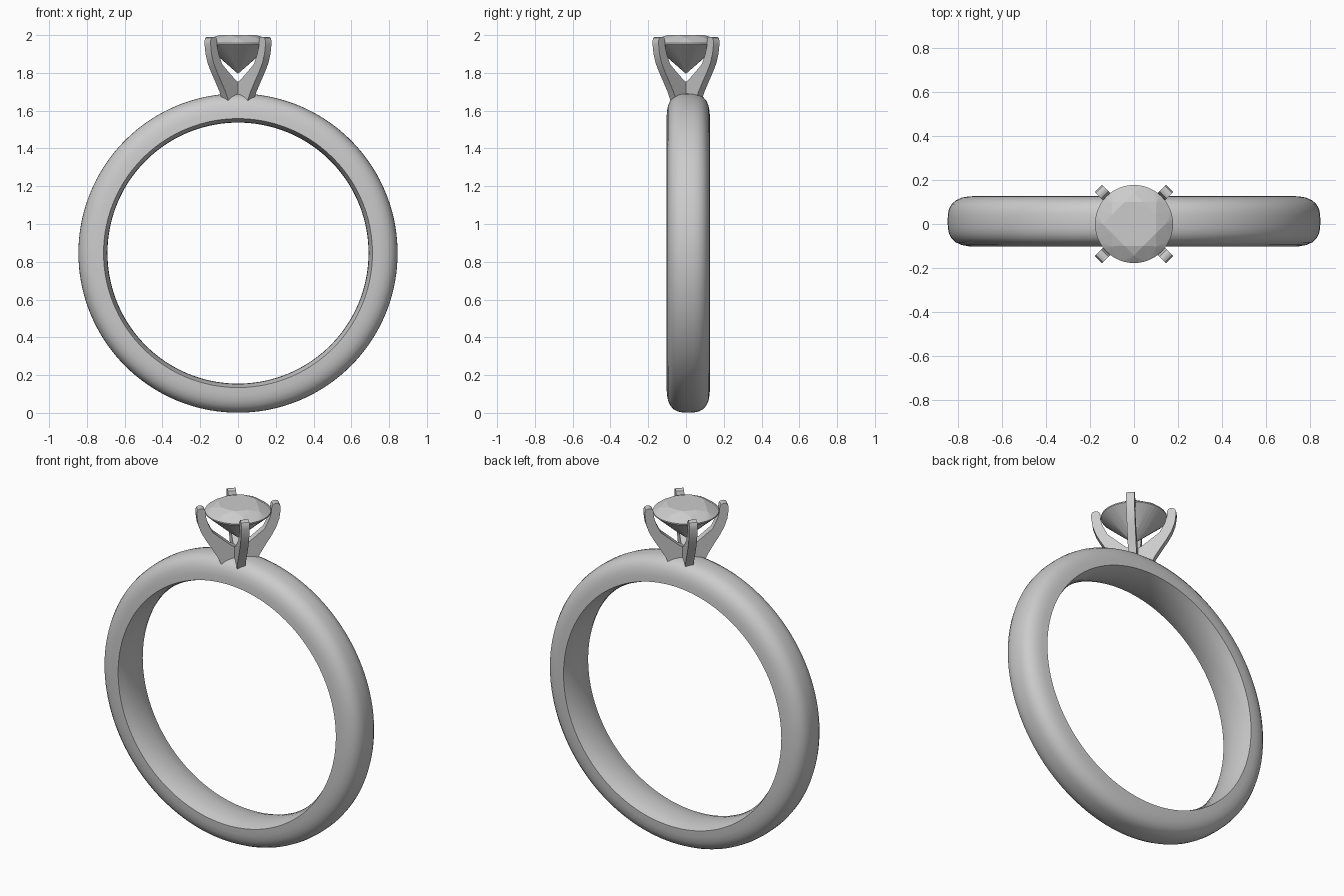
import bpy, bmesh, math

if "Cube" in bpy.data.objects:
    bpy.data.objects.remove(bpy.data.objects["Cube"])


def make_object(name, bm, smooth=True):
    bmesh.ops.recalc_face_normals(bm, faces=bm.faces)
    mesh = bpy.data.meshes.new(name)
    bm.to_mesh(mesh)
    bm.free()
    ob = bpy.data.objects.new(name, mesh)
    bpy.context.collection.objects.link(ob)
    if smooth:
        bpy.ops.object.select_all(action='DESELECT')
        ob.select_set(True)
        bpy.context.view_layer.objects.active = ob
        bpy.ops.object.shade_smooth_by_angle(angle=math.radians(30))
    return ob


# Band: domed comfort-fit cross-section (half width, radius) swept round the y axis
half = [(0.0, 0.845), (0.03, 0.844), (0.055, 0.839), (0.078, 0.827), (0.095, 0.808),
        (0.107, 0.782), (0.113, 0.75), (0.115, 0.712), (0.08, 0.700), (0.04, 0.693), (0.0, 0.691)]
section = half + [(-w, r) for w, r in half[-2:0:-1]]
SEG, Y0, Z0 = 144, 0.012, 0.846
bm = bmesh.new()
loops = []
for i in range(SEG):
    a = 2 * math.pi * i / SEG
    loops.append([bm.verts.new((r * math.sin(a), Y0 + w, Z0 + r * math.cos(a))) for w, r in section])
n = len(section)
for i in range(SEG):
    p, q = loops[i], loops[(i + 1) % SEG]
    for j in range(n):
        k = (j + 1) % n
        bm.faces.new((p[j], p[k], q[k], q[j]))
make_object("band", bm)

# Prongs: curved side profile (distance from axis, height) extruded and set on the diagonals
profile = [(0.0, 1.67), (0.095, 1.655), (0.116, 1.70), (0.15, 1.757), (0.18, 1.805), (0.204, 1.85),
           (0.221, 1.90), (0.228, 1.95), (0.228, 1.972), (0.222, 1.985), (0.211, 1.991),
           (0.197, 1.991), (0.186, 1.985), (0.18, 1.972), (0.178, 1.94), (0.167, 1.90),
           (0.140, 1.845), (0.083, 1.797), (0.04, 1.762), (0.0, 1.74)]
W = 0.0225
for i in range(4):
    a = math.pi / 4 + i * math.pi / 2
    c, s = math.cos(a), math.sin(a)
    bm = bmesh.new()
    sides = [[bm.verts.new((d * c - t * s, d * s + t * c, z)) for d, z in profile] for t in (-W, W)]
    for side in sides:
        bm.faces.new(side)
    for j in range(len(profile)):
        k = (j + 1) % len(profile)
        bm.faces.new((sides[0][j], sides[0][k], sides[1][k], sides[1][j]))
    make_object(f"prong_{i + 1}", bm)

# Gem: rings of points (count, radius, height, turn) wrapped in a hull to give cut facets
rings = [(8, 0.108, 2.0, 0.5), (8, 0.143, 1.984, 0.0), (48, 0.177, 1.957, 0.0),
         (48, 0.177, 1.95, 0.0), (8, 0.06, 1.845, 0.5), (1, 0.0, 1.795, 0.0)]
bm = bmesh.new()
for count, r, z, turn in rings:
    for i in range(count):
        a = 2 * math.pi * (i + turn) / count
        bm.verts.new((r * math.cos(a), r * math.sin(a), z))
bmesh.ops.convex_hull(bm, input=bm.verts)
make_object("gem", bm, smooth=False)
